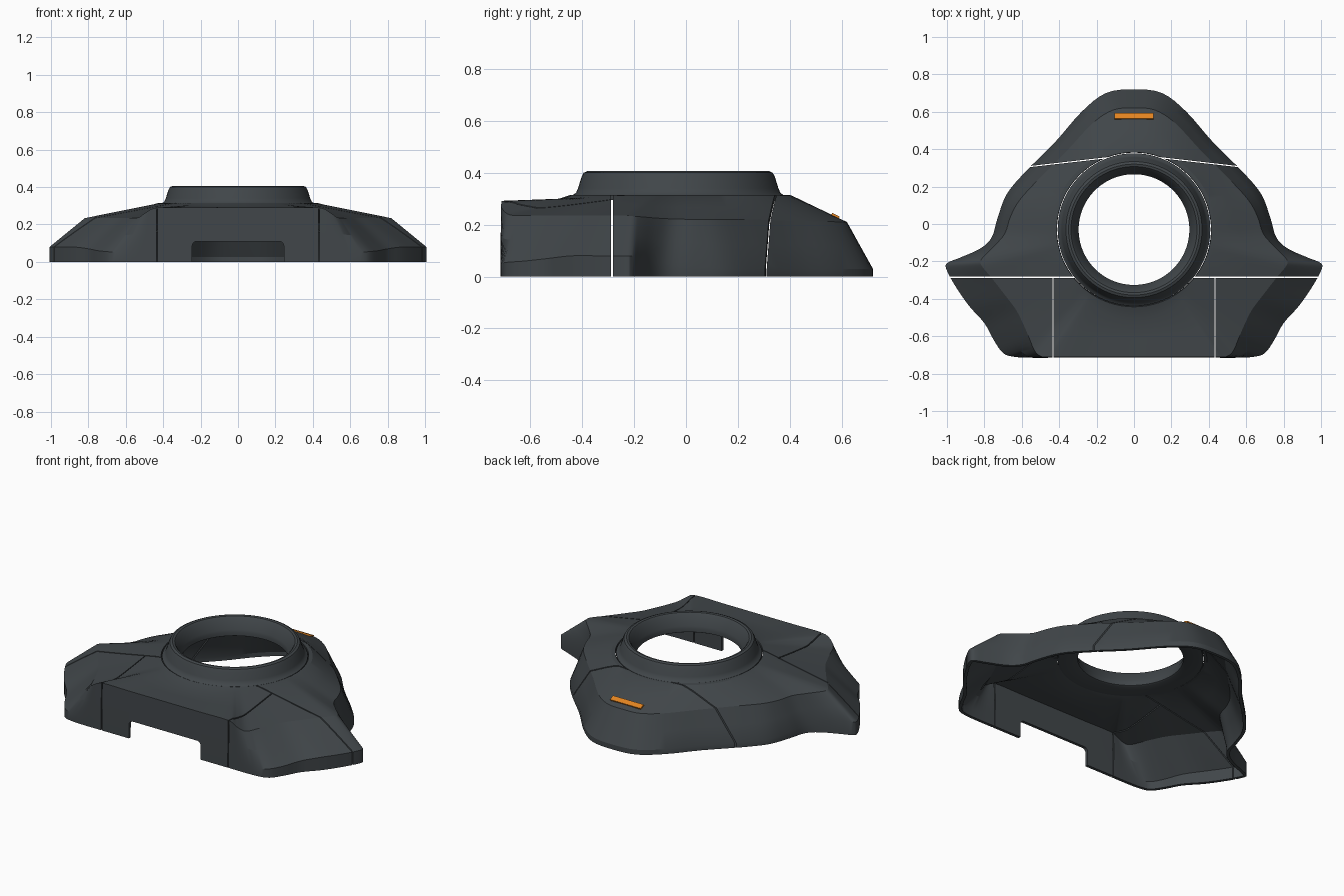
import bpy, bmesh, math
from mathutils import Vector, Matrix

cube = bpy.data.objects.get("Cube")
if cube:
    bpy.data.objects.remove(cube, do_unlink=True)

CENTRE = Vector((0, -0.03, 0))
SEAM = 0.006


def make_material(name, colour):
    mat = bpy.data.materials.new(name)
    mat.use_nodes = True
    mat.diffuse_color = colour
    mat.node_tree.nodes["Principled BSDF"].inputs["Base Color"].default_value = colour
    return mat


def add_object(name, bm, mat=None):
    mesh = bpy.data.meshes.new(name)
    bm.to_mesh(mesh)
    bm.free()
    obj = bpy.data.objects.new(name, mesh)
    bpy.context.collection.objects.link(obj)
    if mat:
        mesh.materials.append(mat)
    return obj


def activate(obj):
    bpy.ops.object.select_all(action='DESELECT')
    obj.select_set(True)
    bpy.context.view_layer.objects.active = obj


def smooth(obj, degrees):
    activate(obj)
    bpy.ops.object.shade_smooth_by_angle(angle=math.radians(degrees))


def box(name, centre, size, turn=0, bevel=0, mat=None, axis='Z'):
    bm = bmesh.new()
    bmesh.ops.create_cube(bm, size=1)
    bmesh.ops.scale(bm, vec=size, verts=bm.verts)
    if bevel:
        bmesh.ops.bevel(bm, geom=bm.edges[:], offset=bevel, segments=4,
                        profile=0.5, affect='EDGES')
    bm.transform(Matrix.Translation(centre) @ Matrix.Rotation(turn, 4, axis))
    return add_object(name, bm, mat)


def skin(rings, closed=False):
    """Join equal-length closed rings of points with quads."""
    bm = bmesh.new()
    loops = [[bm.verts.new(p) for p in ring] for ring in rings]
    pairs = list(zip(loops, loops[1:]))
    if closed:
        pairs.append((loops[-1], loops[0]))
    for low, high in pairs:
        for i in range(len(low)):
            j = (i + 1) % len(low)
            bm.faces.new((low[i], low[j], high[j], high[i]))
    return bm


def spline(points, steps):
    """Closed Catmull-Rom curve through tuples of any length."""
    count, result = len(points), []
    for i in range(count):
        a, b, c, d = (points[(i + k) % count] for k in (-1, 0, 1, 2))
        for s in range(steps):
            t = s / steps
            result.append([0.5 * (2 * q + (r - p) * t
                                  + (2 * p - 5 * q + 4 * r - s4) * t * t
                                  + (3 * q - p - 3 * r + s4) * t ** 3)
                           for p, q, r, s4 in zip(a, b, c, d)])
    return result


dark = make_material("dark slate plastic", (0.052, 0.061, 0.067, 1))
orange = make_material("orange", (0.76, 0.23, 0.015, 1))

# Half outline, front to back: foot x, y, rim height, shoulder x, y, z
half = [
    (0, -.715, .05, 0, -.71, .29),
    (.24, -.715, .05, .24, -.71, .29),
    (.43, -.715, .05, .43, -.71, .29),
    (.55, -.715, .05, .49, -.71, .265),
    (.64, -.71, .05, .53, -.68, .238),
    (.7, -.69, .055, .56, -.61, .235),
    (.75, -.62, .06, .59, -.54, .235),
    (.8, -.53, .07, .63, -.46, .235),
    (.88, -.44, .08, .69, -.38, .235),
    (.95, -.34, .08, .76, -.29, .235),
    (1, -.25, .08, .81, -.23, .235),
    (1, -.21, .08, .82, -.2, .232),
    (.93, -.18, .08, .8, -.17, .23),
    (.82, -.13, .06, .74, -.11, .225),
    (.76, -.07, .05, .69, -.05, .222),
    (.73, .03, .04, .66, .04, .22),
    (.68, .16, .03, .61, .13, .22),
    (.58, .28, .03, .5, .25, .22),
    (.42, .44, .03, .36, .39, .215),
    (.28, .6, .03, .22, .54, .212),
    (.15, .7, .03, .11, .61, .21),
    (0, .72, .03, 0, .62, .21),
]
mirrored = [(-a, b, c, -d, e, f) for a, b, c, d, e, f in half[-2:0:-1]]
columns = spline(half + mirrored, 4)

# Cover shell: foot, rim, wall, shoulder, sloping top, crest, collar opening
rings = [[] for _ in range(7)]
for fx, fy, rim, sx, sy, sz in columns:
    foot, edge = Vector((fx, fy, 0)), Vector((fx, fy, rim))
    shoulder = Vector((sx, sy, sz))
    out = Vector((sx, sy, 0)) - CENTRE
    out.normalize()
    front = max(0, -out.y) ** 4
    crest = CENTRE + out * (0.435 + 0.045 * front)
    crest.z = 0.313 - 0.02 * front
    opening = CENTRE + out * 0.413
    opening.z = 0.315
    column = (foot, edge, edge.lerp(shoulder, 0.5), shoulder,
              shoulder.lerp(crest, 0.5), crest, opening)
    for ring, point in zip(rings, column):
        ring.append(point)
cover = add_object("cover_shell", skin(rings), dark)
solid = cover.modifiers.new("thickness", 'SOLIDIFY')
solid.thickness = 0.018
solid.offset = -1

# Panel seams and front notch, cut out of the shell
cutters = [
    box("cross_seam_cutter", (0, -.285, .2), (2.4, SEAM, 1)),
    box("notch_cutter", (0, -.715, -.045), (.49, .2, .31), bevel=.025),
]
for side in (-1, 1):
    cutters.append(box("front_seam_cutter", (side * .433, -.55, .2), (SEAM, .53, 1)))
    cutters.append(box("back_seam_cutter", (side * .4, .325, .2), (.52, SEAM, 1),
                       turn=-side * math.radians(6.5)))
for cutter in cutters:
    cutter.hide_render = True
    cut = cover.modifiers.new("cut", 'BOOLEAN')
    cut.operation = 'DIFFERENCE'
    cut.solver = 'EXACT'
    cut.object = cutter
activate(cover)
for name in [m.name for m in cover.modifiers]:
    bpy.ops.object.modifier_apply(modifier=name)
for cutter in cutters:
    bpy.data.objects.remove(cutter, do_unlink=True)
smooth(cover, 25)

# Collar: a turned ring with a rounded lip
profile = [(.408, .295), (.408, .313), (.394, .322), (.386, .34), (.372, .385),
           (.364, .4), (.35, .406), (.337, .403), (.328, .393), (.3, .335),
           (.296, .32), (.296, .3), (.305, .295)]
SEGMENTS = 96
turned = []
for radius, height in profile:
    turned.append([CENTRE + Vector((radius * math.cos(a), radius * math.sin(a), height))
                   for a in (math.tau * i / SEGMENTS for i in range(SEGMENTS))])
collar = add_object("collar_ring", skin(turned, closed=True), dark)
smooth(collar, 35)

# Orange marker lying on the back slope
box("back_marker", (0, .576, .234), (.208, .032, .009),
    turn=-math.radians(25), mat=orange, axis='X')
